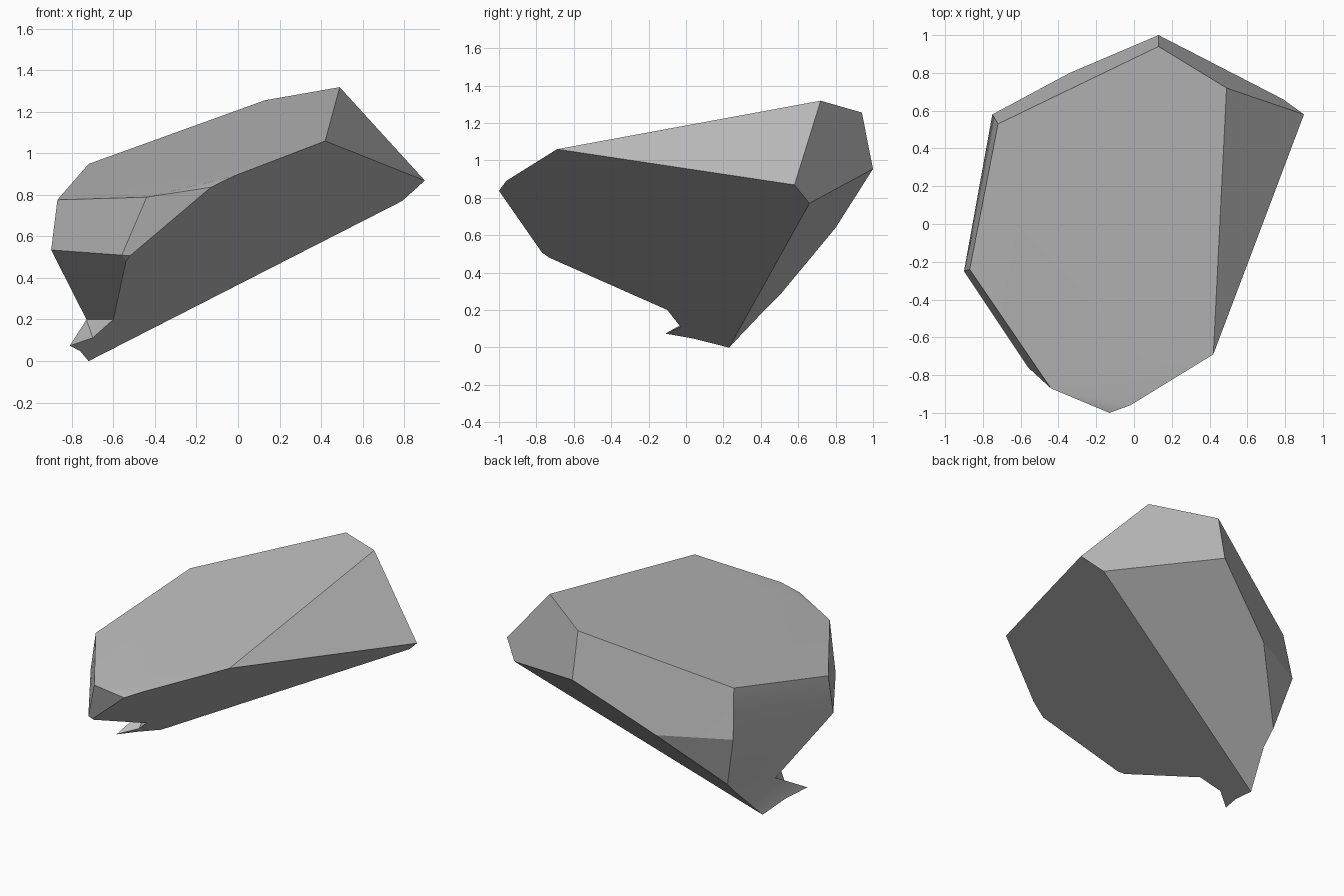
import bpy
import bmesh
import math

# Remove the default cube
cube = bpy.data.objects.get("Cube")
if cube:
    bpy.data.objects.remove(cube, do_unlink=True)


def top_plane(x, y):
    """Height of the broad sloping top facet."""
    return 0.279 * x + 0.17 * y + 1.06


def split_plane(x, y):
    """Height of the large flat split face underneath."""
    return 0.62 * x - 0.384 * y + 0.534


def on_plane(plane, corners):
    """Lift a dictionary of plan positions onto a plane."""
    return {name: (x, y, plane(x, y)) for name, (x, y) in corners.items()}


points = {}

# Outline of the top facet
points.update(on_plane(top_plane, {
    "A": (0.13, 0.94), "B": (0.49, 0.72), "C": (0.42, -0.69),
    "D": (-0.02, -0.96), "E": (-0.44, -0.87), "F": (-0.87, -0.24),
    "G": (-0.72, 0.53)}))

# Rest of the outline of the split face, ending in the small spur
points.update(on_plane(split_plane, {
    "H": (0.9, 0.58), "I": (0.79, 0.66), "P": (-0.72, 0.23),
    "R": (-0.76, 0.04), "Q": (-0.81, -0.11), "T": (-0.7, -0.03),
    "S": (-0.6, -0.1), "Z": (-0.54, -0.73), "N": (-0.52, -0.77),
    "M": (-0.13, -1)}))

# Corners along the rear, the side and the notch above the spur
points.update({
    "J": (0.13, 1, 0.955), "V": (-0.34, 0.8, 0.64), "W": (-0.66, 0.51, 0.29),
    "X": (-0.66, 0.42, 0.2), "K": (-0.75, 0.58, 0.635), "L": (-0.9, -0.25, 0.535),
    "O": (-0.56, -0.76, 0.51), "U": (-0.73, 0.11, 0.2)})

# Facets by region, each one a loop of named corners
facets = {
    "top": ["ABCDEFG"],
    "split": ["CHIPRQTSZNMD"],
    "left_end": ["BHC", "ABHIJ"],
    "under_rear": ["IJVWXP"],
    "rear": ["AJV", "AVG", "VKG", "VWK"],
    "side": ["GKLF", "KWL", "WUL", "WXU", "XPU", "PRU", "RQU"],
    "spur": ["UQT", "UTS"],
    "front": ["LUSZO", "OZN", "FLOE", "EONM", "DEM"],
}

bm = bmesh.new()
corner = {name: bm.verts.new(co) for name, co in points.items()}
for region in facets.values():
    for loop in region:
        bm.faces.new([corner[name] for name in loop])
bmesh.ops.recalc_face_normals(bm, faces=bm.faces)

mesh = bpy.data.meshes.new("rock")
bm.to_mesh(mesh)
bm.free()
rock = bpy.data.objects.new("rock", mesh)
bpy.context.collection.objects.link(rock)

# Plain stone grey
stone = bpy.data.materials.new("stone_grey")
stone.use_nodes = True
grey = (0.5, 0.5, 0.5, 1)
stone.diffuse_color = grey
stone.node_tree.nodes["Principled BSDF"].inputs["Base Color"].default_value = grey
mesh.materials.append(stone)

# Soft shading across the gently bent sides, crisp facet edges elsewhere
bpy.ops.object.select_all(action="DESELECT")
rock.select_set(True)
bpy.context.view_layer.objects.active = rock
bpy.ops.object.shade_smooth_by_angle(angle=math.radians(25))
